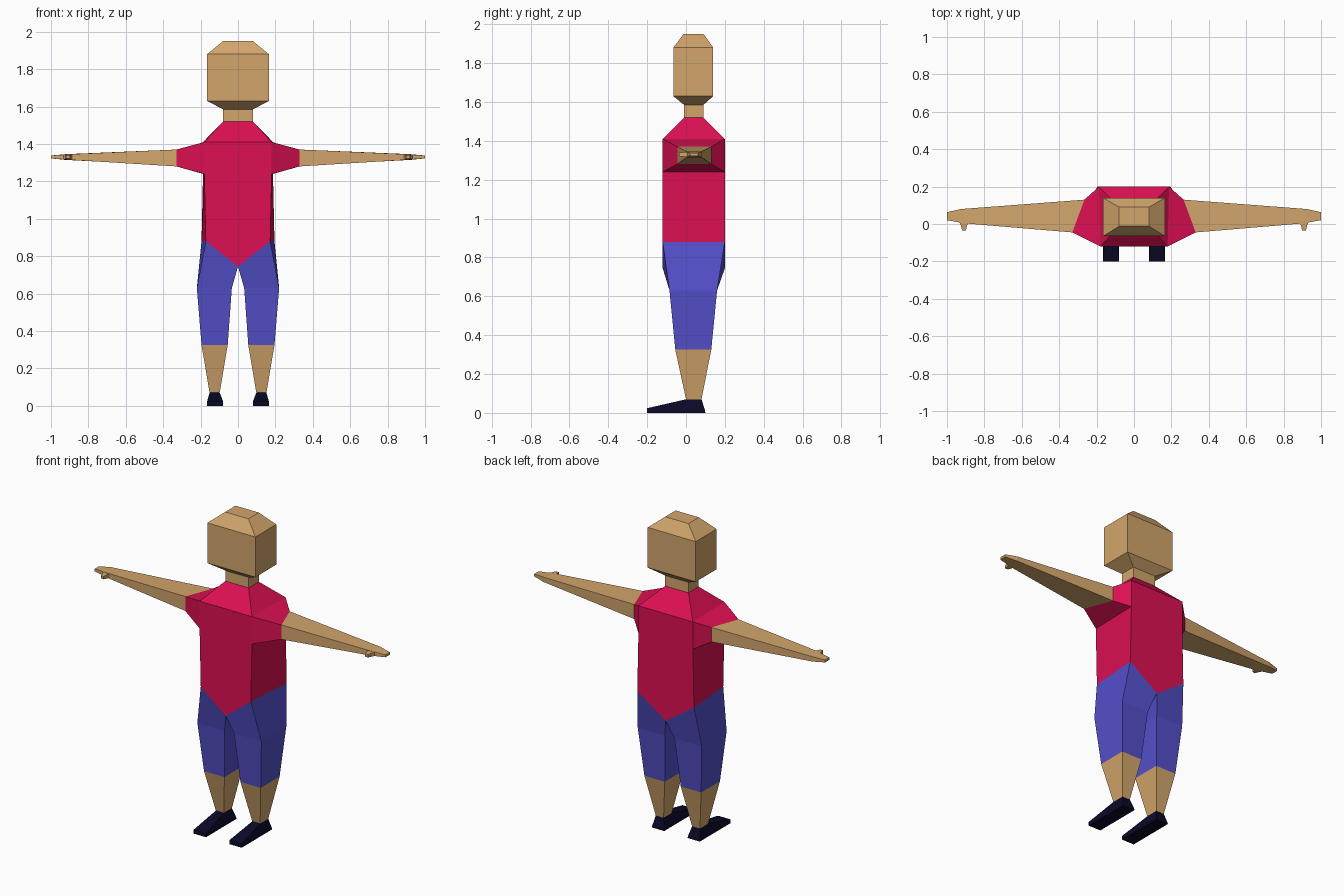
import bpy
import bmesh

if "Cube" in bpy.data.objects:
    bpy.data.objects.remove(bpy.data.objects["Cube"])


def material(name, rgb):
    m = bpy.data.materials.new(name)
    m.diffuse_color = (*rgb, 1)
    m.use_nodes = True
    m.node_tree.nodes["Principled BSDF"].inputs["Base Color"].default_value = m.diffuse_color
    return m


SKIN = material("skin", (0.65, 0.38, 0.15))
RED = material("red_cloth", (0.72, 0.005, 0.085))
BLUE = material("blue_cloth", (0.09, 0.08, 0.60))
BLACK = material("dark_leather", (0.003, 0.003, 0.022))


def loft(name, rings, mat, start=False, end=False, mirror=False, skip=()):
    """Skin a series of point rings; skip holds (band, side) openings."""
    bm = bmesh.new()
    rows = [[bm.verts.new(p) for p in ring] for ring in rings]
    n = len(rows[0])
    for i, (a, b) in enumerate(zip(rows, rows[1:])):
        for j in range(n):
            if (i, j) not in skip:
                k = (j + 1) % n
                bm.faces.new((a[j], a[k], b[k], b[j]))
    if start:
        bm.faces.new(rows[0][::-1])
    if end:
        bm.faces.new(rows[-1])
    bmesh.ops.recalc_face_normals(bm, faces=bm.faces)
    me = bpy.data.meshes.new(name)
    bm.to_mesh(me)
    bm.free()
    me.materials.append(mat)
    ob = bpy.data.objects.new(name, me)
    bpy.context.collection.objects.link(ob)
    if mirror:
        mod = ob.modifiers.new("Mirror", 'MIRROR')
        mod.use_mirror_merge = False
    return ob


def rect(x0, x1, y0, y1, z):
    return [(x0, y0, z), (x1, y0, z), (x1, y1, z), (x0, y1, z)]


def arm_ring(xf, yf, xb, yb, z0, z1):
    """Upright section across the arm, front edge then back edge."""
    return [(xf, yf, z0), (xf, yf, z1), (xb, yb, z1), (xb, yb, z0)]


def shirt_ring(xf, xb, yf, yb, z, zc):
    """Six-point section whose centre line may dip to zc."""
    return [(-xf, yf, z), (0, yf, zc), (xf, yf, z),
            (xb, yb, z), (0, yb, zc), (-xb, yb, z)]


# Head and neck
loft("head", [rect(-0.08, 0.08, -0.01, 0.09, 1.52),
              rect(-0.08, 0.08, -0.01, 0.09, 1.585),
              rect(-0.165, 0.165, -0.065, 0.14, 1.63),
              rect(-0.165, 0.165, -0.065, 0.14, 1.88),
              rect(-0.08, 0.08, -0.012, 0.09, 1.95)], SKIN, end=True)

# Shirt body with V-shaped hem and open armholes
loft("shirt", [shirt_ring(0.172, 0.195, -0.12, 0.2, 0.88, 0.745),
               shirt_ring(0.18, 0.187, -0.12, 0.2, 1.24, 1.24),
               shirt_ring(0.18, 0.187, -0.12, 0.2, 1.41, 1.41),
               shirt_ring(0.08, 0.08, -0.01, 0.09, 1.52, 1.52)],
     RED, skip={(1, 2), (1, 5)})

# Sleeves, arms and thumbs
cuff = arm_ring(0.33, -0.045, 0.265, 0.13, 1.28, 1.37)
loft("sleeves", [arm_ring(0.18, -0.12, 0.187, 0.2, 1.24, 1.41), cuff],
     RED, mirror=True)
loft("arms", [cuff,
              arm_ring(0.90, 0.003, 0.925, 0.08, 1.315, 1.345),
              arm_ring(1.0, 0.02, 1.0, 0.063, 1.323, 1.338)],
     SKIN, end=True, mirror=True)


def thumb_ring(x0, x1, y, z0, z1):
    return [(x0, y, z0), (x1, y, z0), (x1, y, z1), (x0, y, z1)]


loft("thumbs", [thumb_ring(0.88, 0.935, 0.012, 1.317, 1.343),
                thumb_ring(0.892, 0.926, -0.005, 1.318, 1.342),
                thumb_ring(0.899, 0.919, -0.035, 1.321, 1.339)],
     SKIN, end=True, mirror=True)

# Trousers, lower legs and shoes
waist = [(0, -0.12, 0.745), (0.172, -0.12, 0.88),
         (0.195, 0.2, 0.88), (0, 0.2, 0.745)]
knee = rect(0.055, 0.195, -0.055, 0.13, 0.325)
ankle = rect(0.098, 0.152, 0.0, 0.08, 0.07)
loft("trousers", [waist, rect(0.033, 0.22, -0.085, 0.16, 0.63), knee],
     BLUE, mirror=True)
loft("lower_legs", [knee, ankle], SKIN, mirror=True)
toe_line = [(0.08, -0.2, 0.024), (0.165, -0.2, 0.024),
            (0.163, 0.098, 0.012), (0.082, 0.098, 0.012)]
loft("shoes", [rect(0.08, 0.165, -0.2, 0.1, 0), toe_line, ankle],
     BLACK, start=True, mirror=True)
